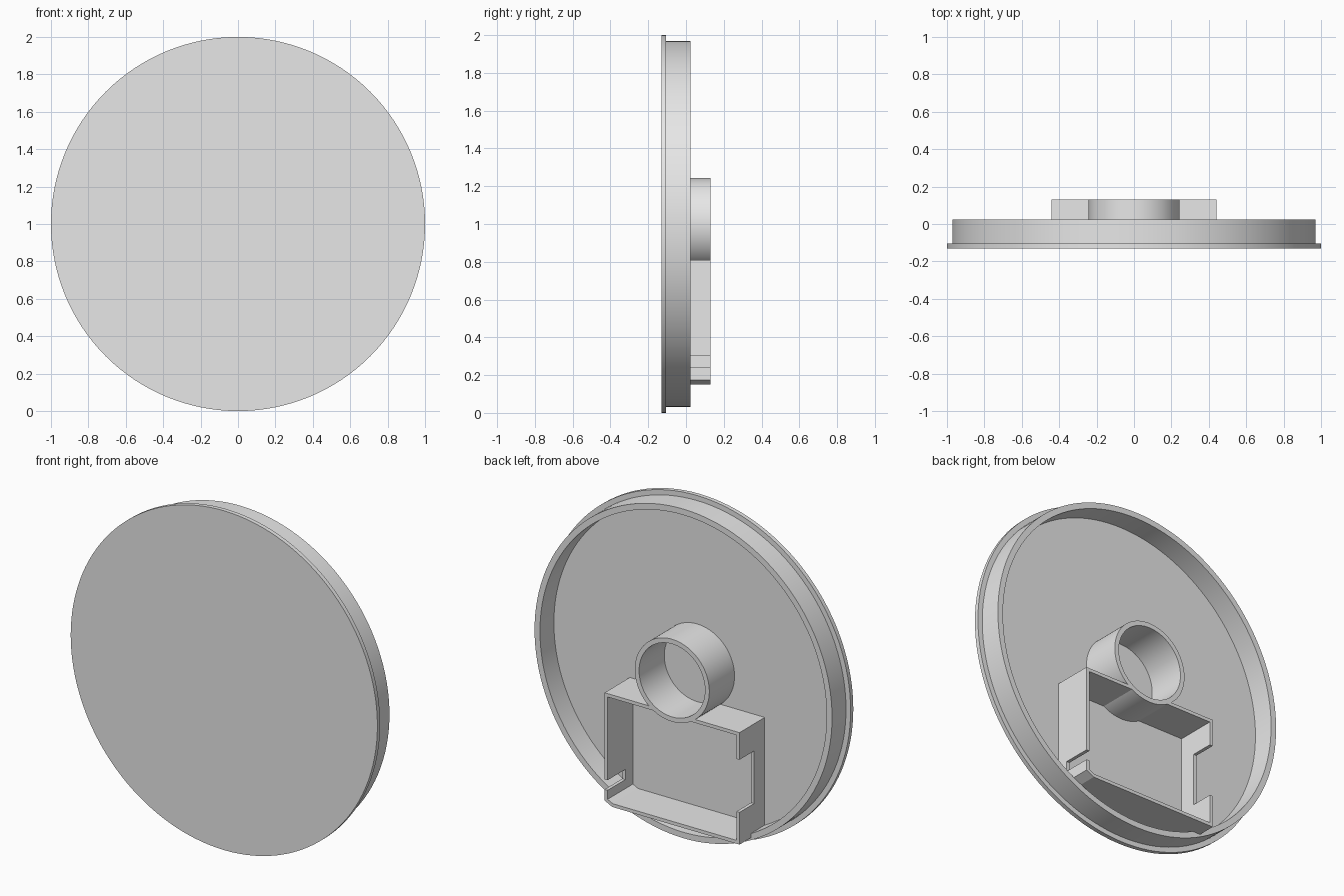
import bpy, bmesh, math
from mathutils import Vector

cube = bpy.data.objects.get("Cube")
if cube:
    bpy.data.objects.remove(cube, do_unlink=True)

grey = bpy.data.materials.new("light_grey")
grey.use_nodes = True
COLOUR = (0.8, 0.8, 0.8, 1)
grey.diffuse_color = COLOUR
grey.node_tree.nodes["Principled BSDF"].inputs["Base Color"].default_value = COLOUR

CENTRE_Z = 1.0
FLOOR, RIM_TOP, TOP = -0.105, 0.025, 0.13


def finish(bm, name):
    bmesh.ops.remove_doubles(bm, verts=bm.verts, dist=1e-5)
    bmesh.ops.recalc_face_normals(bm, faces=bm.faces)
    mesh = bpy.data.meshes.new(name)
    bm.to_mesh(mesh)
    bm.free()
    mesh.materials.append(grey)
    obj = bpy.data.objects.new(name, mesh)
    bpy.context.collection.objects.link(obj)
    return obj


def activate(obj):
    bpy.ops.object.select_all(action='DESELECT')
    obj.select_set(True)
    bpy.context.view_layer.objects.active = obj


def smooth(obj):
    activate(obj)
    bpy.ops.object.shade_smooth_by_angle(angle=math.radians(30))


def lathe(name, profile, closed, steps):
    """Spin (radius, y) points around the disc axis."""
    bm = bmesh.new()
    verts = [bm.verts.new((r, y, CENTRE_Z)) for r, y in profile]
    pairs = list(zip(verts, verts[1:]))
    if closed:
        pairs.append((verts[-1], verts[0]))
    edges = [bm.edges.new(p) for p in pairs]
    bmesh.ops.spin(bm, geom=verts + edges, cent=(0, 0, CENTRE_Z), axis=(0, 1, 0),
                   angle=math.tau, steps=steps, use_merge=True)
    return finish(bm, name)


def block(name, x, y, z):
    """Box from (min, max) ranges."""
    bm = bmesh.new()
    bmesh.ops.create_cube(bm, size=1)
    for v in bm.verts:
        v.co = Vector([r[0] if c < 0 else r[1] for c, r in zip(v.co, (x, y, z))])
    return finish(bm, name)


def cut(obj, cutter):
    mod = obj.modifiers.new("cut", 'BOOLEAN')
    mod.operation = 'DIFFERENCE'
    mod.solver = 'EXACT'
    mod.object = cutter
    activate(obj)
    bpy.ops.object.modifier_apply(modifier=mod.name)
    bpy.data.objects.remove(cutter, do_unlink=True)


# Flanged round cover with a raised rim on the back
cover = lathe("round_cover", [(0, -0.13), (1, -0.13), (1, FLOOR), (0.97, FLOOR),
                              (0.97, RIM_TOP), (0.935, RIM_TOP),
                              (0.935, FLOOR), (0, FLOOR)], False, 128)
smooth(cover)

# Central tube
tube = lathe("centre_tube", [(0.243, FLOOR), (0.243, TOP), (0.215, TOP), (0.215, FLOOR)],
             True, 96)
smooth(tube)

# Open compartment below the tube, one bottom corner chamfered
outer = [(-0.44, 0.15), (0.39, 0.15), (0.44, 0.175), (0.44, 0.81), (-0.44, 0.81)]
inner = [(-0.42, 0.17), (0.386, 0.17), (0.42, 0.187), (0.42, 0.79), (-0.42, 0.79)]
bm = bmesh.new()
loops = [[bm.verts.new((x, y, z)) for x, z in pts]
         for pts, y in ((outer, FLOOR), (outer, TOP), (inner, TOP), (inner, FLOOR))]
for a, b in zip(loops, loops[1:] + loops[:1]):
    for i in range(len(outer)):
        j = (i + 1) % len(outer)
        bm.faces.new((a[i], a[j], b[j], b[i]))
frame = finish(bm, "compartment_walls")

# Slot in the left wall, wide notch in the right wall, clearance for the tube bore
cut(frame, block("slot_cutter", (0.4, 0.5), (-0.035, 0.2), (0.24, 0.30)))
cut(frame, block("notch_cutter", (-0.5, -0.4), (-0.005, 0.2), (0.34, 0.65)))
cut(frame, lathe("bore_cutter", [(0, -0.2), (0.23, -0.2), (0.23, 0.2), (0, 0.2)], False, 96))
